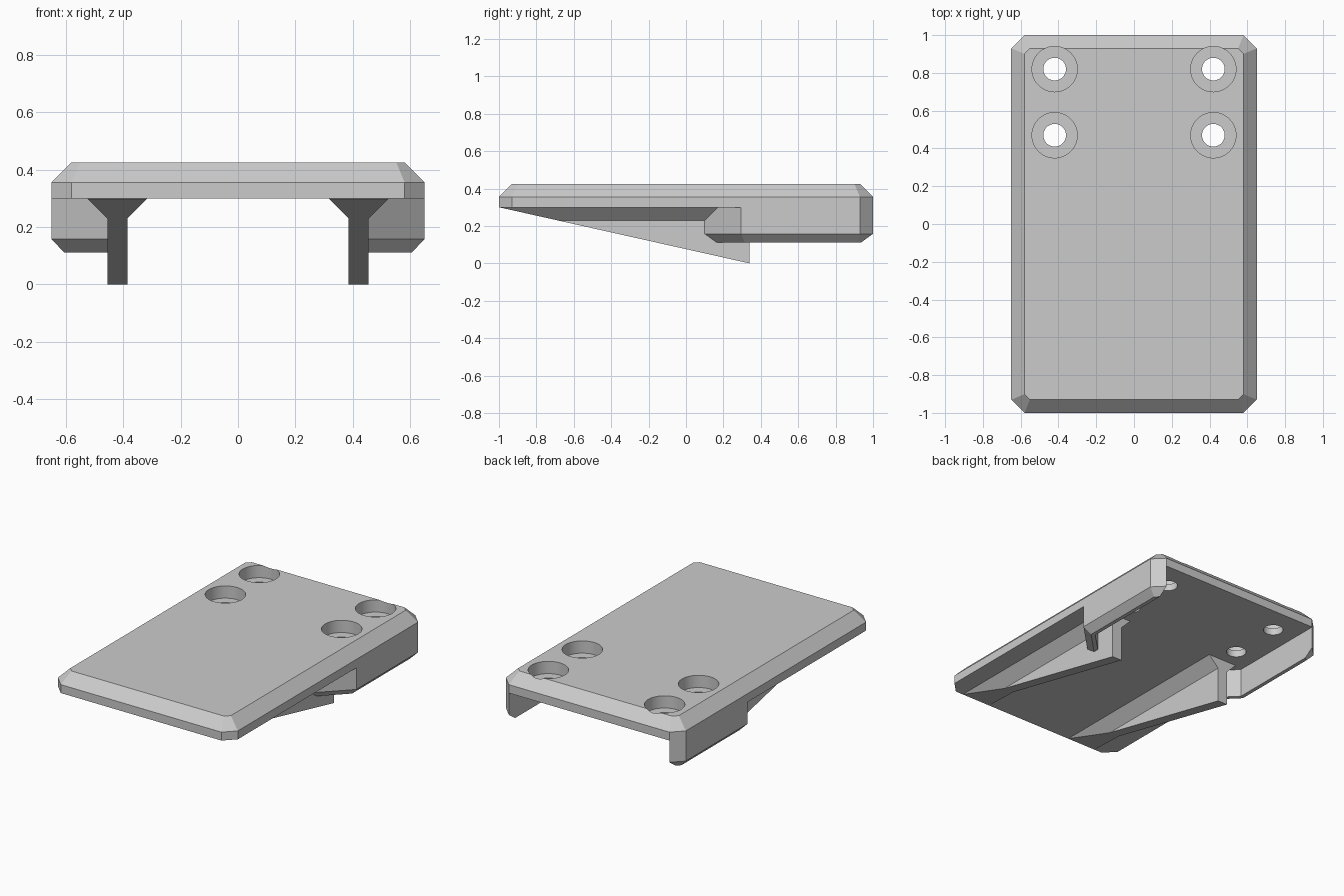
import bpy, bmesh, math
from mathutils import Vector

if "Cube" in bpy.data.objects:
    bpy.data.objects.remove(bpy.data.objects["Cube"], do_unlink=True)

grey = bpy.data.materials.new("light_grey")
grey.use_nodes = True
grey.diffuse_color = (0.6, 0.6, 0.6, 1)
grey.node_tree.nodes["Principled BSDF"].inputs["Base Color"].default_value = (0.6, 0.6, 0.6, 1)

HALF_W, CORNER = 0.65, 0.07
BASE, TOP = 0.30, 0.425


def loft(bm, rings):
    """Closed solid through rings with equal point counts."""
    loops = [[bm.verts.new(p) for p in ring] for ring in rings]
    for a, b in zip(loops, loops[1:]):
        for i in range(len(a)):
            j = (i + 1) % len(a)
            bm.faces.new((a[i], a[j], b[j], b[i]))
    bm.faces.new(loops[0])
    bm.faces.new(loops[-1])


def finish(bm, name, mirrored=False):
    bmesh.ops.recalc_face_normals(bm, faces=bm.faces)
    mesh = bpy.data.meshes.new(name)
    bm.to_mesh(mesh)
    bm.free()
    mesh.materials.append(grey)
    obj = bpy.data.objects.new(name, mesh)
    bpy.context.collection.objects.link(obj)
    if mirrored:
        obj.modifiers.new("Mirror", "MIRROR").use_mirror_merge = False
    return obj


# Plate with cut corners and a chamfered top
def octagon(inset, z):
    w, d = HALF_W - inset, 1 - inset
    c = CORNER - inset * (2 - math.sqrt(2))
    quarter = [(w, d - c), (w - c, d)]
    pts = quarter + [(-x, y) for x, y in reversed(quarter)]
    pts += [(-x, -y) for x, y in pts]
    return [(x, y, z) for x, y in pts]


bm = bmesh.new()
loft(bm, [octagon(0, BASE), octagon(0, TOP - CORNER), octagon(CORNER, TOP)])
plate = finish(bm, "plate")


# Four counterbored screw holes
def circle(x, y, r, z, n=48):
    return [(x + r * math.cos(math.tau * i / n), y + r * math.sin(math.tau * i / n), z)
            for i in range(n)]


bm = bmesh.new()
for x in (-0.42, 0.42):
    for y in (0.47, 0.82):
        loft(bm, [circle(x, y, r, z) for r, z in
                  ((0.06, 0.2), (0.06, 0.345), (0.12, 0.345), (0.12, 0.5))])
cutter = finish(bm, "hole_cutter")
cutter.hide_render = True
cut = plate.modifiers.new("Holes", "BOOLEAN")
cut.operation, cut.solver, cut.object = "DIFFERENCE", "EXACT", cutter
bpy.ops.object.select_all(action="DESELECT")
plate.select_set(True)
bpy.context.view_layer.objects.active = plate
bpy.ops.object.modifier_apply(modifier=cut.name)
bpy.data.objects.remove(cutter, do_unlink=True)
bpy.ops.object.shade_smooth_by_angle(angle=math.radians(30))


# Side skirts: thin walls that turn in diagonally to meet the fins
def skirt_ring(c, z):
    diag, bend = c * math.sqrt(2), c * (math.sqrt(2) - 1)
    inner = HALF_W - CORNER
    pts = [(0.42, 0.065 + diag), (HALF_W - c, 0.295 + bend), (HALF_W - c, 0.93 - bend),
           (inner, 1 - diag), (inner, 0.324), (0.42, 0.164)]
    return [(x, y, z) for x, y in pts]


bm = bmesh.new()
loft(bm, [skirt_ring(0.045, 0.112), skirt_ring(0, 0.158), skirt_ring(0, BASE)])
finish(bm, "side_skirts", mirrored=True)

# Fins: flared T section, trimmed underneath by a sloping plane
half, flare, mid, back = 0.035, 0.105, 0.42, 0.34
side = [(half, -0.1), (half, BASE - 0.07), (flare, BASE), (flare, BASE + 0.02)]
section = side + [(-x, z) for x, z in reversed(side)]
bm = bmesh.new()
loft(bm, [[(mid + x, y, z) for x, z in section] for y in (-0.99, back)])
bmesh.ops.bisect_plane(bm, geom=bm.verts[:] + bm.edges[:] + bm.faces[:],
                       plane_co=(0, back, 0), plane_no=Vector((0, BASE, 1 + back)),
                       clear_inner=True)
bmesh.ops.holes_fill(bm, edges=bm.edges[:], sides=0)
finish(bm, "fins", mirrored=True)
